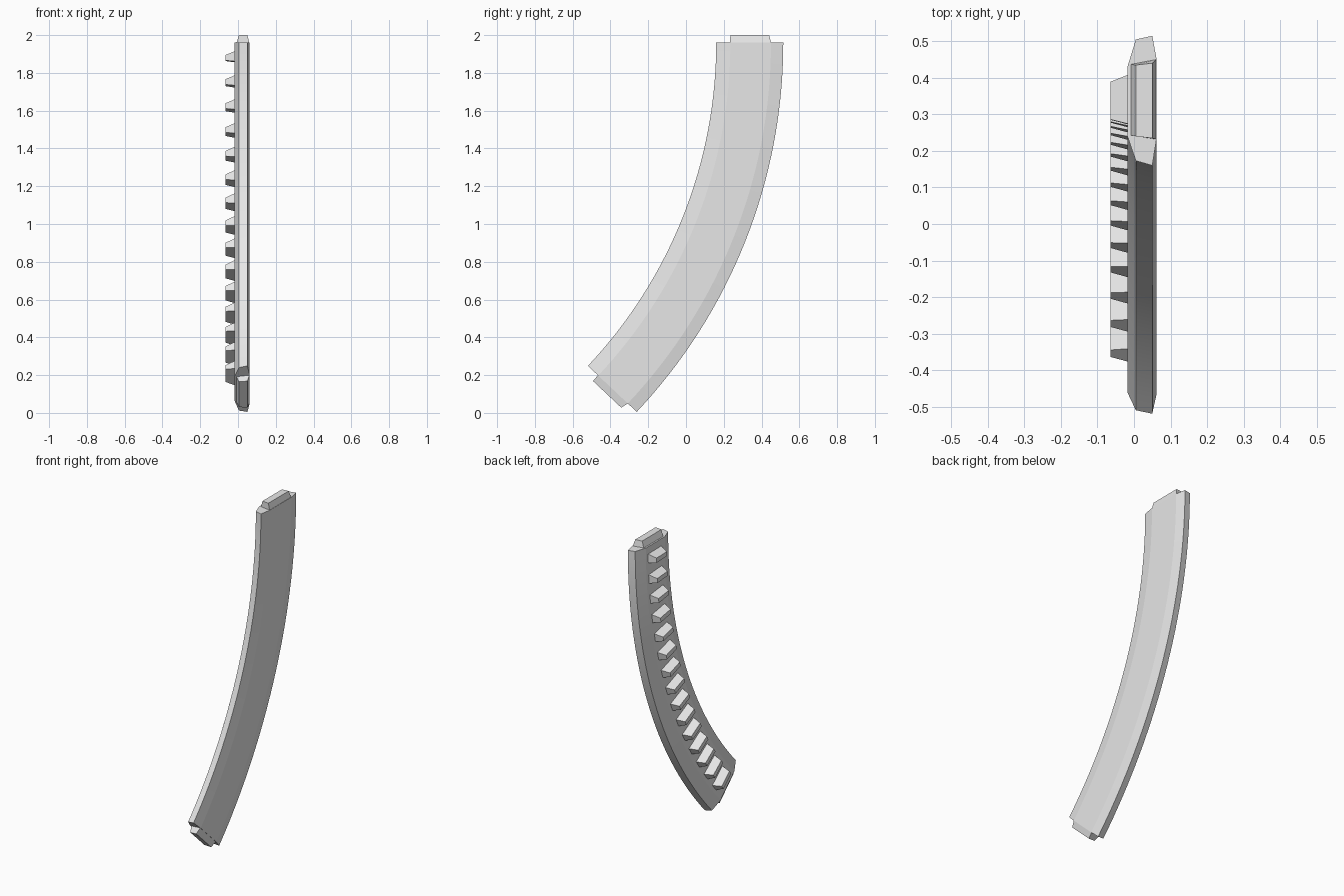
import bpy
import bmesh
from math import sin, cos, radians

if "Cube" in bpy.data.objects:
    bpy.data.objects.remove(bpy.data.objects["Cube"], do_unlink=True)

GREY = bpy.data.materials.new("light_grey")
GREY.use_nodes = True
GREY.diffuse_color = (0.8, 0.8, 0.8, 1)
GREY.node_tree.nodes["Principled BSDF"].inputs["Base Color"].default_value = (0.8, 0.8, 0.8, 1)

# The whole part follows an arc in the YZ plane
CENTRE_Y, CENTRE_Z = -2.335, 1.96
SWEEP = 43.3
SEGMENTS = 32
TEETH = 15


def on_arc(x, radius, angle, drop=0.0):
    """Point at a radius and angle below the top end, moved along the tangent by drop."""
    a = radians(angle)
    return (x,
            CENTRE_Y + radius * cos(a) - drop * sin(a),
            CENTRE_Z - radius * sin(a) - drop * cos(a))


def loft(bm, rings):
    """Skin a list of matching closed rings and close both ends."""
    loops = [[bm.verts.new(p) for p in ring] for ring in rings]
    n = len(loops[0])
    for a, b in zip(loops, loops[1:]):
        for i in range(n):
            j = (i + 1) % n
            bm.faces.new((a[i], a[j], b[j], b[i]))
    bm.faces.new(loops[0])
    bm.faces.new(loops[-1])


def finish(name, bm):
    bmesh.ops.recalc_face_normals(bm, faces=bm.faces)
    mesh = bpy.data.meshes.new(name)
    bm.to_mesh(mesh)
    bm.free()
    mesh.materials.append(GREY)
    obj = bpy.data.objects.new(name, mesh)
    bpy.context.collection.objects.link(obj)
    return obj


# Curved body with a bevelled eight-sided section (x, radius)
section = [(-0.018, 2.575), (0.005, 2.508), (0.05, 2.495), (0.062, 2.57),
           (0.062, 2.785), (0.05, 2.85), (0.005, 2.84), (-0.018, 2.765)]
bm = bmesh.new()
loft(bm, [[on_arc(x, r, SWEEP * i / SEGMENTS) for x, r in section]
          for i in range(SEGMENTS + 1)])
body = finish("curved_body", bm)
bpy.ops.object.select_all(action="DESELECT")
body.select_set(True)
bpy.context.view_layer.objects.active = body
bpy.ops.object.shade_smooth_by_angle(angle=radians(8))

# Tapered tongue on each end
cap_base = [(-0.008, 2.578), (0.06, 2.567), (0.06, 2.785), (-0.008, 2.772)]
cap_tip = [(0.005, 2.575), (0.05, 2.57), (0.05, 2.775), (0.005, 2.77)]
for name, angle, direction in (("top_tongue", 0, -1), ("bottom_tongue", SWEEP, 1)):
    bm = bmesh.new()
    loft(bm, [[on_arc(x, r, angle) for x, r in cap_base],
              [on_arc(x, r, angle, direction * 0.04) for x, r in cap_tip]])
    finish(name, bm)


# Row of tapered teeth along the inner face
def tooth_ring(x, inner, outer, start, end):
    return [on_arc(x, inner, start), on_arc(x, outer, start),
            on_arc(x, outer, end), on_arc(x, inner, end)]


bm = bmesh.new()
for i in range(TEETH):
    a = i * 2.8
    loft(bm, [tooth_ring(-0.018, 2.61, 2.743, a + 1.0, a + 2.17),
              tooth_ring(-0.065, 2.622, 2.725, a + 1.42, a + 2.05)])
finish("teeth", bm)
